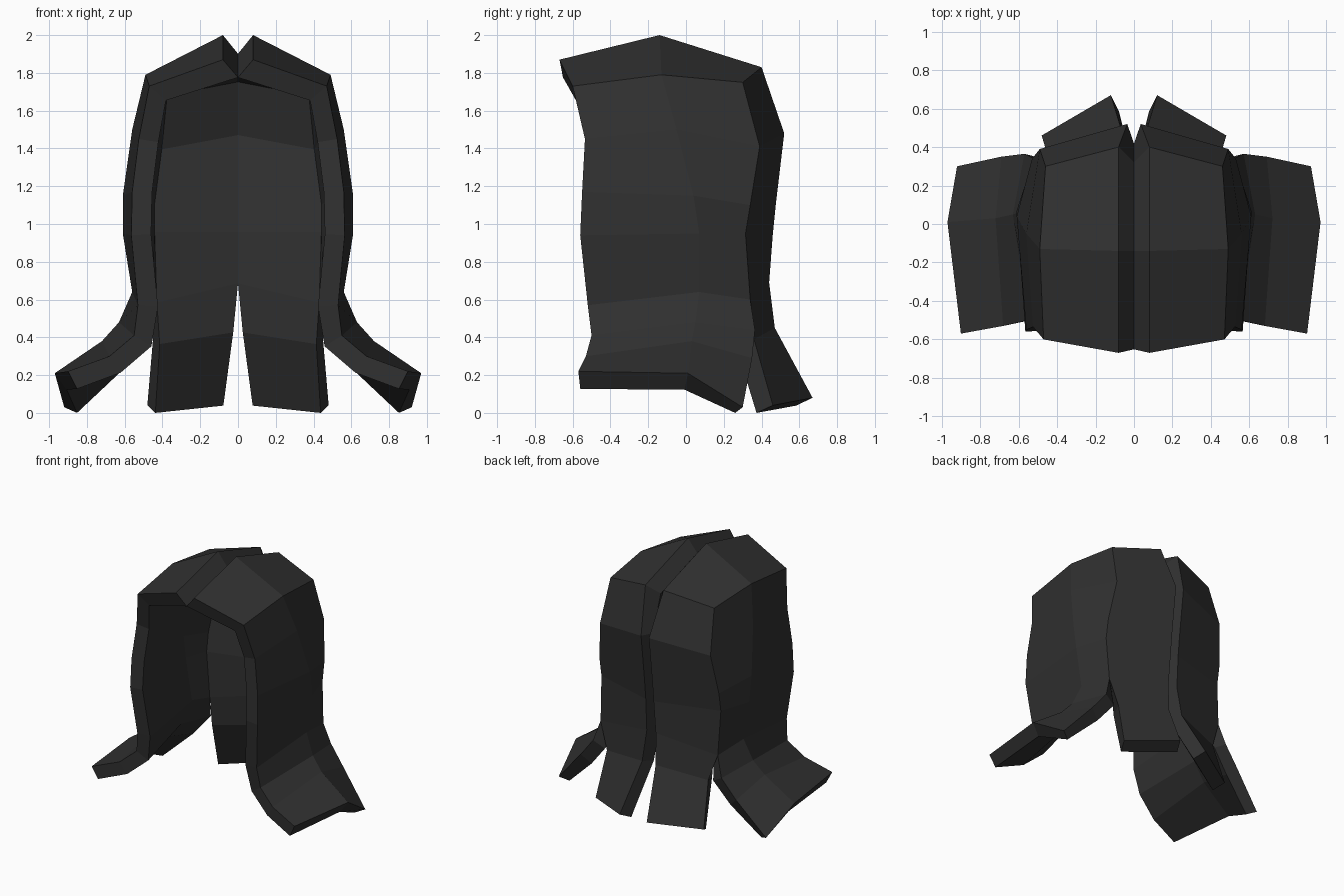
import bpy, bmesh

if "Cube" in bpy.data.objects:
    bpy.data.objects.remove(bpy.data.objects["Cube"])

THICK = 0.105

# Columns of the right half, listed from the crown down to the tips
parting_top = [(.08, -.67, 1.87), (.08, -.14, 2.0), (.08, .40, 1.83)]
side_front = [(.47, -.60, 1.73), (.525, -.535, 1.45), (.56, -.55, 1.17), (.565, -.56, .94),
              (.53, -.52, .57), (.55, -.50, .41), (.68, -.53, .30), (.90, -.57, .22)]
side_mid = [(.49, -.13, 1.79), (.56, -.05, 1.50), (.61, .04, 1.15), (.61, .07, .95),
            (.56, .07, .64), (.63, .05, .48), (.72, .03, .38), (.97, .01, .21)]
side_back = [(.46, .30, 1.75), (.49, .39, 1.41), (.53, .34, 1.10), (.53, .315, .95),
             (.52, .34, .60), (.57, .365, .44), (.69, .35, .29), (.92, .30, .03)]
back_edge = [(.08, .40, 1.83), (.035, .52, 1.48), (.035, .475, 1.10), (.035, .46, .95),
             (.04, .44, .69), (.06, .47, .45), (.12, .67, .08)]
back_outer = side_back[:5] + [(.45, .36, .39), (.48, .46, .04)]

bm = bmesh.new()
cache = {}


def vert(p):
    if p not in cache:
        cache[p] = bm.verts.new(p)
    return cache[p]


def sheet(a, b):
    """Strip of quads between two columns of equal length."""
    for i in range(len(a) - 1):
        bm.faces.new([vert(p) for p in (a[i], a[i + 1], b[i + 1], b[i])])


# Outer sheet: crown, side lock and back lock share their seams
side_top = [side_front[0], side_mid[0], side_back[0]]
sheet(side_top, parting_top)
sheet(side_front, side_mid)
sheet(side_mid, side_back)
sheet(back_outer, back_edge)
bmesh.ops.recalc_face_normals(bm, faces=bm.faces[:])
bm.normal_update()
crown = bm.faces[:][0]
if crown.normal.z < 0:
    bmesh.ops.reverse_faces(bm, faces=bm.faces[:])
    bm.normal_update()

# Inner sheet, closed on the centre line down to the split of the back locks
parting = set(parting_top + back_edge[:5])
outer_faces = bm.faces[:]
rim = [(e, e.link_loops[0]) for e in bm.edges if e.is_boundary]
rim = [(l.vert, l.link_loop_next.vert) for e, l in rim]
inner = {}
for p, v in list(cache.items()):
    q = v.co - v.normal * THICK * min(v.calc_shell_factor(), 1.3)
    if p in parting:
        q.x = 0
    q.z = max(q.z, 0)
    inner[v] = bm.verts.new(q)
for f in outer_faces:
    bm.faces.new([inner[v] for v in reversed(f.verts)])
for a, b in rim:
    bm.faces.new([b, a, inner[a], inner[b]])

mesh = bpy.data.meshes.new("hair")
bm.to_mesh(mesh)
bm.free()
hair = bpy.data.objects.new("hair", mesh)
bpy.context.collection.objects.link(hair)

# Mirror to the left half
mirror = hair.modifiers.new("mirror", 'MIRROR')
mirror.use_axis[0] = True
mirror.use_clip = True

# Colour
black = bpy.data.materials.new("soft black")
black.diffuse_color = (.03, .03, .03, 1)
black.use_nodes = True
black.node_tree.nodes["Principled BSDF"].inputs["Base Color"].default_value = black.diffuse_color
mesh.materials.append(black)
